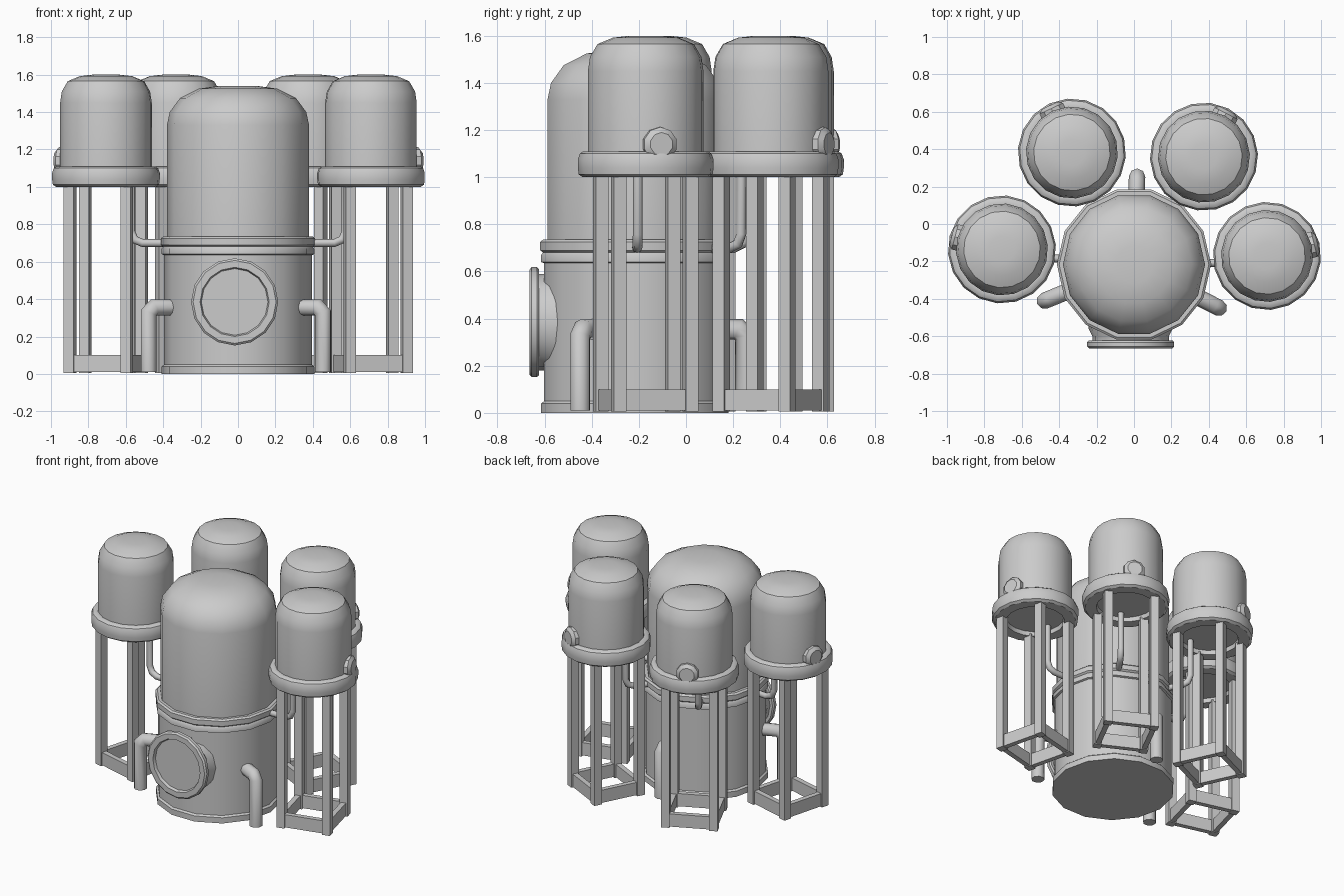
import bpy, bmesh, math
from mathutils import Vector, Matrix

if "Cube" in bpy.data.objects:
    bpy.data.objects.remove(bpy.data.objects["Cube"])


def finish(name, bm, angle=35):
    bmesh.ops.recalc_face_normals(bm, faces=bm.faces)
    me = bpy.data.meshes.new(name)
    bm.to_mesh(me)
    bm.free()
    ob = bpy.data.objects.new(name, me)
    bpy.context.collection.objects.link(ob)
    if angle:
        bpy.ops.object.select_all(action='DESELECT')
        ob.select_set(True)
        bpy.context.view_layer.objects.active = ob
        bpy.ops.object.shade_smooth_by_angle(angle=math.radians(angle))
    return ob


def lathe(name, profile, sides, matrix, angle=35):
    """Revolve (radius, height) points around local z."""
    bm = bmesh.new()
    rings = []
    for r, z in profile:
        if r == 0:
            rings.append([bm.verts.new((0, 0, z))] * sides)
        else:
            rings.append([bm.verts.new((r * math.cos(2 * math.pi * i / sides),
                                        r * math.sin(2 * math.pi * i / sides), z))
                          for i in range(sides)])
    for a, b in zip(rings, rings[1:]):
        for i in range(sides):
            j = (i + 1) % sides
            bm.faces.new(list(dict.fromkeys((a[i], a[j], b[j], b[i]))))
    bm.transform(matrix)
    return finish(name, bm, angle)


def pipe(name, path, radius, sides=8):
    """Sweep a circle along a planar path, mitred at the bends."""
    bm = bmesh.new()
    pts = [Vector(p) for p in path]
    dirs = [(b - a).normalized() for a, b in zip(pts, pts[1:])]
    side = dirs[0].cross(dirs[-1]).normalized()
    rings = []
    for k, p in enumerate(pts):
        d0, d1 = dirs[max(k - 1, 0)], dirs[min(k, len(dirs) - 1)]
        t = (d0 + d1).normalized()
        up = side.cross(t) / max(t.dot(d0), 0.5)
        rings.append([bm.verts.new(p + radius * (math.cos(a) * side + math.sin(a) * up))
                      for a in (2 * math.pi * i / sides for i in range(sides))])
    for a, b in zip(rings, rings[1:]):
        for i in range(sides):
            j = (i + 1) % sides
            bm.faces.new((a[i], a[j], b[j], b[i]))
    bm.faces.new(rings[0])
    bm.faces.new(rings[-1])
    return finish(name, bm, 50)


def add_box(bm, centre, size):
    m = Matrix.Translation(centre) @ Matrix.Diagonal((*size, 1))
    bmesh.ops.create_cube(bm, size=1, matrix=m)


def polar(c, r, deg, z=0):
    a = math.radians(deg)
    return Vector((c[0] + r * math.cos(a), c[1] + r * math.sin(a), z))


# Central vessel
MAIN = (0, -0.217)
lathe("main_vessel",
      [(0, 0), (.408, 0), (.408, .04), (.395, .05), (.395, .635), (.408, .64), (.408, .67),
       (.40, .68), (.412, .69), (.412, .725), (.40, .735), (.38, .735), (.38, 1.33),
       (.365, 1.40), (.31, 1.475), (.21, 1.525), (.1, 1.54), (0, 1.54)],
      14, Matrix.Translation((*MAIN, 0)), 40)

# Round porthole on the front
face_front = Matrix.Translation((-.018, 0, .385)) @ Matrix.Rotation(math.radians(90), 4, 'X')
lathe("porthole",
      [(0, .40), (.23, .40), (.225, .56), (.205, .60), (.205, .623), (.225, .623), (.233, .633),
       (.233, .655), (.222, .665), (.185, .665), (.178, .645), (0, .645)],
      16, face_front, 35)

# Elbow pipes standing on the ground around the vessel
for name, deg, reach in (("left", 202, .515), ("right", -27, .51), ("back", 88, .47)):
    pipe("drain_pipe_" + name,
         [polar(MAIN, .34, deg, .355), polar(MAIN, reach - .03, deg, .355),
          polar(MAIN, reach, deg, .325), polar(MAIN, reach, deg, .01)], .044)

# Four raised tanks: position and outward heading
TANKS = {"right": (.711, -.171, 14), "back_right": (.374, .36, 63),
         "back_left": (-.332, .382, 115), "left": (-.706, -.136, 165)}

for name, (x, y, heading) in TANKS.items():
    place = Matrix.Translation((x, y, 0)) @ Matrix.Rotation(math.radians(heading), 4, 'Z')

    # Tank with rounded collar
    lathe("tank_" + name,
          [(0, 1.03), (.19, 1.03), (.195, 1.0), (.268, 1.0), (.285, 1.012), (.289, 1.04),
           (.289, 1.075), (.28, 1.1), (.265, 1.11), (.246, 1.11), (.246, 1.45), (.237, 1.51),
           (.205, 1.565), (.14, 1.592), (.07, 1.60), (0, 1.60)], 18, place)

    # Small round hatch on the outer side
    hatch = place @ Matrix.Translation((0, 0, 1.14)) @ Matrix.Rotation(math.radians(90), 4, 'Y')
    lathe("hatch_" + name, [(0, .18), (.073, .18), (.073, .26), (.05, .278), (0, .278)], 10, hatch)

    # Square stand: four legs and a bottom frame
    bm = bmesh.new()
    h = .157
    for s in (-1, 1):
        for t in (-1, 1):
            add_box(bm, (s * h, t * h, .51), (.055, .055, 1.01))
        add_box(bm, (s * h, 0, .055), (.035, 2 * h, .09))
        add_box(bm, (0, s * h, .055), (2 * h, .035, .09))
    bm.transform(place)
    finish("stand_" + name, bm, 0)

    # Feed pipe from the vessel's band up into the tank
    end = place @ Vector((-.14, 0, 0))
    away = Vector((end.x - MAIN[0], end.y - MAIN[1]))
    deg, dist = math.degrees(math.atan2(away.y, away.x)), away.length
    pipe("feed_pipe_" + name,
         [polar(MAIN, .36, deg, .70), polar(MAIN, dist - .06, deg, .70),
          polar(MAIN, dist - .018, deg, .718), polar(MAIN, dist, deg, .76),
          polar(MAIN, dist, deg, 1.04)], .021)
